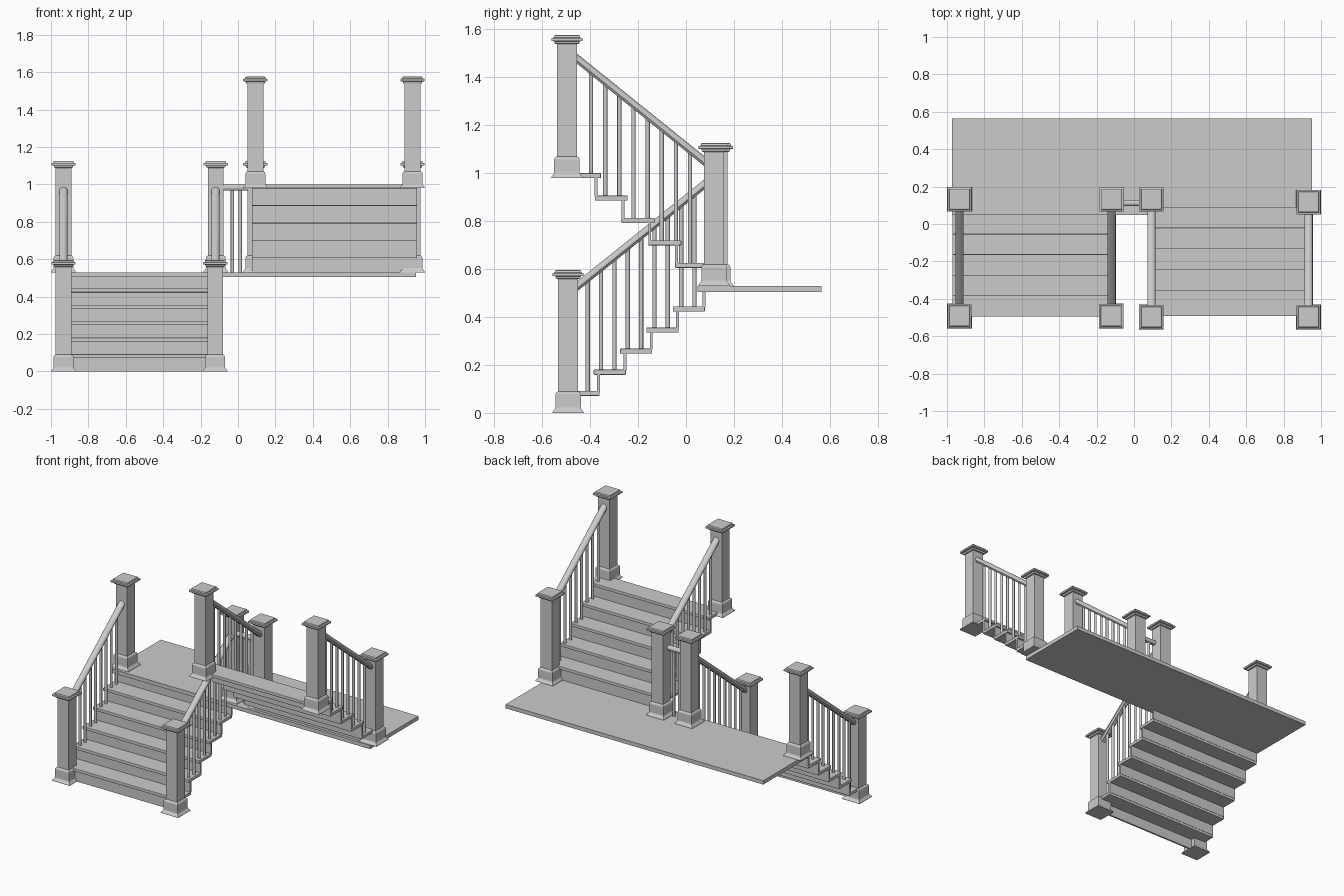
import bpy, bmesh
from math import cos, sin, pi
from mathutils import Vector

if "Cube" in bpy.data.objects:
    bpy.data.objects.remove(bpy.data.objects["Cube"])


def finish(name, bm, smooth=False):
    bmesh.ops.recalc_face_normals(bm, faces=bm.faces)
    me = bpy.data.meshes.new(name)
    bm.to_mesh(me)
    bm.free()
    ob = bpy.data.objects.new(name, me)
    bpy.context.collection.objects.link(ob)
    if smooth:
        bpy.context.view_layer.objects.active = ob
        ob.select_set(True)
        bpy.ops.object.shade_smooth_by_angle(angle=0.7)
        ob.select_set(False)
    return ob


def skin(bm, rings):
    """Bridge a list of closed rings and cap both ends."""
    vs = [[bm.verts.new(p) for p in r] for r in rings]
    n = len(vs[0])
    for a, b in zip(vs, vs[1:]):
        for i in range(n):
            j = (i + 1) % n
            bm.faces.new((a[i], a[j], b[j], b[i]))
    bm.faces.new(vs[0][::-1])
    bm.faces.new(vs[-1])


def box(name, x0, x1, y0, y1, z0, z1, bevel=0.0):
    y0, y1 = min(y0, y1), max(y0, y1)
    bm = bmesh.new()
    skin(bm, [[(x0, y0, z), (x1, y0, z), (x1, y1, z), (x0, y1, z)] for z in (z0, z1)])
    ob = finish(name, bm)
    if bevel:
        m = ob.modifiers.new("edge", 'BEVEL')
        m.width, m.segments = bevel, 2
    return ob


# Square newel post: (half width, height) profile with flared foot, plinth and moulded cap
POST = [(.066, 0), (.064, .006), (.055, .017), (.053, .022), (.053, .078), (.050, .085),
        (.042, .09), (.042, .558), (.050, .560), (.053, .570), (.065, .572),
        (.065, .583), (.056, .585), (.054, .594), (.048, .596)]


def post(name, x, y, z):
    bm = bmesh.new()
    skin(bm, [[(x - h, y - h, z + t), (x + h, y - h, z + t),
               (x + h, y + h, z + t), (x - h, y + h, z + t)] for h, t in POST])
    finish(name, bm)


def rail(name, a, b, w=.022, h=.021):
    """Rounded handrail with vertical end cuts."""
    a, b = Vector(a), Vector(b)
    side = (b - a).cross(Vector((0, 0, 1))).normalized()
    prof = [(w * cos(pi * i / 10), h * sin(pi * i / 10)) for i in range(11)]
    prof += [(-w, -h * .4), (-w * .6, -h), (w * .6, -h), (w, -h * .4)]
    bm = bmesh.new()
    skin(bm, [[p + side * u + Vector((0, 0, v)) for u, v in prof] for p in (a, b)])
    finish(name, bm, True)


def baluster(bm, x, y, z0, z1, r=.009, n=12):
    skin(bm, [[(x + r * cos(2 * pi * i / n), y + r * sin(2 * pi * i / n), z)
               for i in range(n)] for z in (z0, z1)])


def flight(name, x0, x1, nose, run, d, top, rise, floor, depth, extra):
    """Five treads with risers; d is the climbing direction in y."""
    for i in range(5):
        y, z = nose + d * run * i, top + rise * i
        box(f"{name}_tread_{i+1}", x0, x1, y, y + d * depth, z - .021, z, .003)
    for i in range(5 + extra):
        y, z = nose + d * run * i + d * .014, top + rise * i
        z0 = floor if i == 0 else z - rise - .004
        box(f"{name}_riser_{i+1}", x0, x1, y, y + d * .012, z0, z - .02)


def railing(name, x, a, b, first, step, count, tread_z):
    """Sloped handrail between (y, z) points with balusters standing on the treads."""
    rail(name + "_handrail", (x, *a), (x, *b))
    bm = bmesh.new()
    for i in range(count):
        y = first + step * i
        zt = a[1] + (b[1] - a[1]) * (y - a[0]) / (b[0] - a[0])
        baluster(bm, x, y, tread_z(y), zt)
    finish(name + "_balusters", bm, True)


# Landing slab
box("landing", -.973, .953, .047, .565, .504, .53)

# Stair flights
flight("lower", -.97, -.097, -.495, .11, 1, .092, .088, 0, .134, 1)
flight("upper", .075, .957, .092, .1117, -1, .626, .0935, .53, .137, 0)

# Newel posts
for n, x, y, z in [("lower_left", -.933, -.492, 0), ("lower_right", -.122, -.492, 0),
                   ("landing_left", -.933, .132, .53), ("landing_mid_left", -.119, .132, .53),
                   ("landing_mid_right", .093, .132, .53), ("landing_right", .933, .117, .53),
                   ("upper_left", .093, -.497, .98), ("upper_right", .933, -.497, .98)]:
    post(n + "_post", x, y, z)


# Sloped railings
def lower_z(y):
    return .09 + .088 * int((y + .495) / .11)


def upper_z(y):
    return .624 + .0935 * int((.092 - y) / .1117)


for n, x in (("lower_left", -.933), ("lower_right", -.12)):
    railing(n, x, (-.455, .527), (.095, .968), -.41, .0557, 9, lower_z)
for n, x in (("upper_left", .093), ("upper_right", .933)):
    railing(n, x, (.095, 1.035), (-.46, 1.482), .017, -.059, 8, upper_z)

# Short level railing between the two middle landing posts
rail("link_handrail", (-.08, .112, .984), (.055, .112, .984), .017, .016)
bm = bmesh.new()
for x in (-.03, .012):
    baluster(bm, x, .112, .528, .984)
finish("link_balusters", bm, True)
